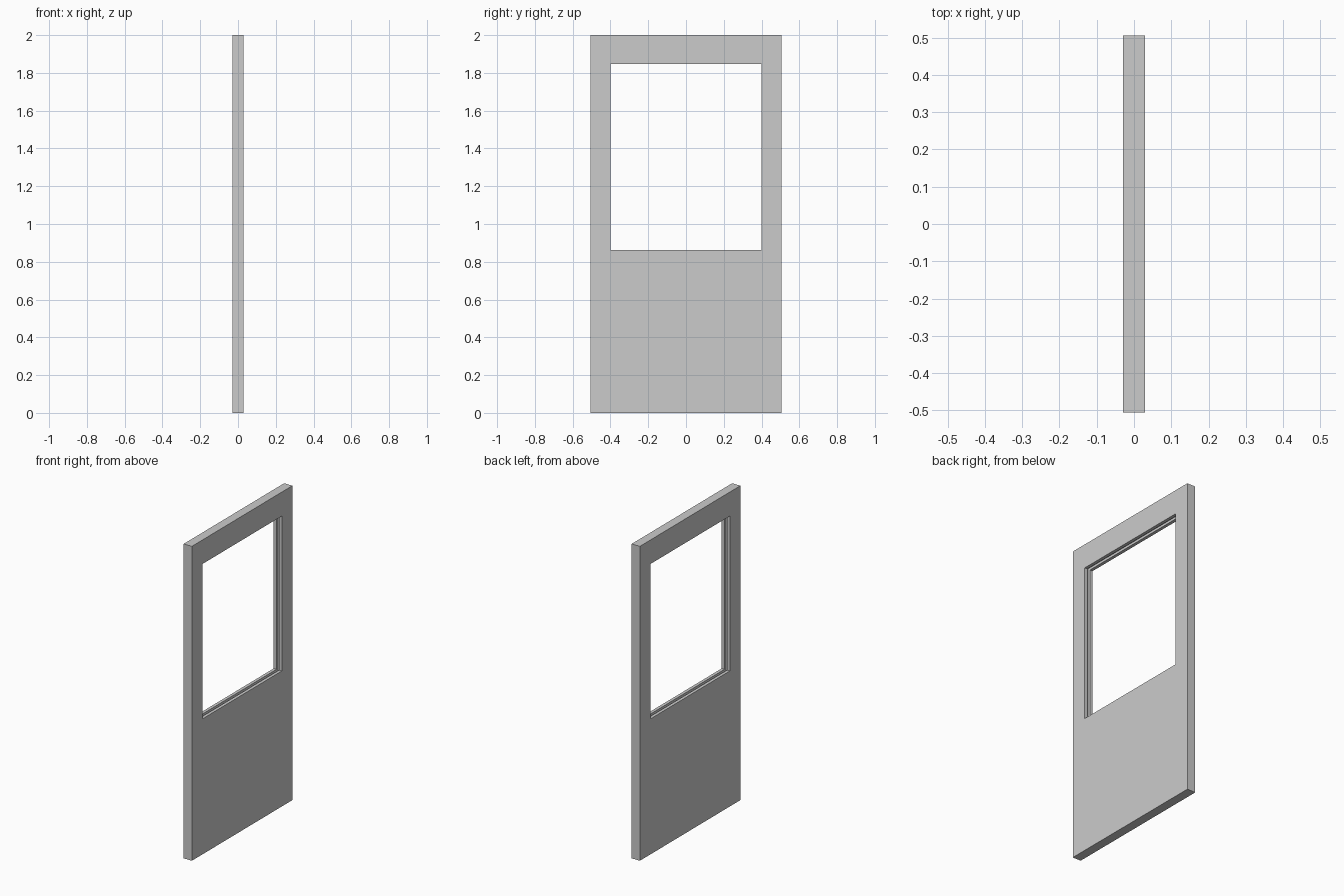
import bpy
import bmesh

if "Cube" in bpy.data.objects:
    bpy.data.objects.remove(bpy.data.objects["Cube"])

HALF_T = 0.029      # half thickness of the panel
GROOVE = 0.009      # half width of the glazing groove
DEPTH = 0.015       # depth of the glazing groove

# Rectangles as (y min, y max, z min, z max)
outer = (-0.505, 0.505, 0.0, 2.0)
opening = (-0.40, 0.40, 0.862, 1.847)
channel = (opening[0] - DEPTH, opening[1] + DEPTH,
           opening[2] - DEPTH, opening[3] + DEPTH)

# Cross-section of the frame: a closed chain of rectangular rings
section = [(-HALF_T, outer), (HALF_T, outer),
           (HALF_T, opening), (GROOVE, opening),
           (GROOVE, channel), (-GROOVE, channel),
           (-GROOVE, opening), (-HALF_T, opening)]


def ring(bm, x, rect):
    y0, y1, z0, z1 = rect
    corners = [(y0, z0), (y1, z0), (y1, z1), (y0, z1)]
    return [bm.verts.new((x, y, z)) for y, z in corners]


# Door panel with grooved window opening
bm = bmesh.new()
rings = [ring(bm, x, rect) for x, rect in section]
for i, a in enumerate(rings):
    b = rings[(i + 1) % len(rings)]
    for j in range(4):
        k = (j + 1) % 4
        bm.faces.new((a[j], a[k], b[k], b[j]))
bmesh.ops.recalc_face_normals(bm, faces=bm.faces)

mesh = bpy.data.meshes.new("door_panel")
bm.to_mesh(mesh)
bm.free()
bpy.context.collection.objects.link(bpy.data.objects.new("door_panel", mesh))
